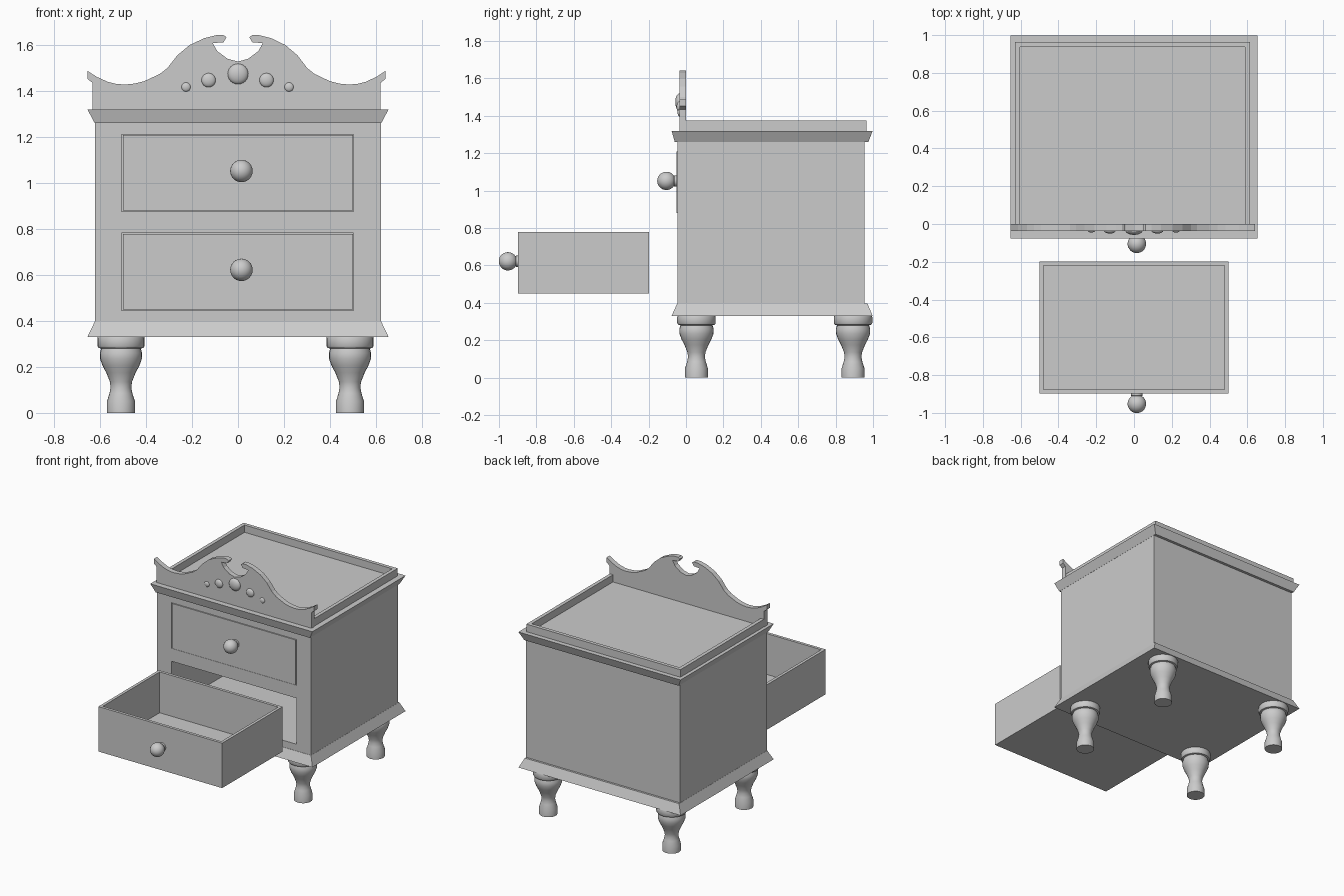
import bpy, bmesh
from math import sin, cos, pi, radians
from mathutils import Vector, Matrix

if "Cube" in bpy.data.objects:
    bpy.data.objects.remove(bpy.data.objects["Cube"])


def finish(name, bm, smooth=False):
    bmesh.ops.recalc_face_normals(bm, faces=bm.faces[:])
    me = bpy.data.meshes.new(name)
    bm.to_mesh(me)
    bm.free()
    ob = bpy.data.objects.new(name, me)
    bpy.context.collection.objects.link(ob)
    if smooth:
        bpy.ops.object.select_all(action='DESELECT')
        ob.select_set(True)
        bpy.context.view_layer.objects.active = ob
        bpy.ops.object.shade_smooth_by_angle(angle=radians(35))
    return ob


def loft(bottom, top, z0, z1):
    """Box whose bottom and top rectangles (x0, x1, y0, y1) may differ."""
    bm = bmesh.new()
    rings = []
    for (x0, x1, y0, y1), z in ((bottom, z0), (top, z1)):
        rings.append([bm.verts.new((x, y, z)) for x, y in
                      ((x0, y0), (x1, y0), (x1, y1), (x0, y1))])
    a, b = rings
    bm.faces.new(a[::-1])
    top_face = bm.faces.new(b)
    for i in range(4):
        j = (i + 1) % 4
        bm.faces.new((a[i], a[j], b[j], b[i]))
    return bm, top_face


def tray(name, rect, z0, z1, wall, floor_z):
    """Open-topped box."""
    bm, top = loft(rect, rect, z0, z1)
    bm.normal_update()
    bmesh.ops.inset_region(bm, faces=[top], thickness=wall)
    inner = bmesh.ops.extrude_discrete_faces(bm, faces=[top])['faces'][0]
    bmesh.ops.translate(bm, verts=inner.verts[:], vec=(0, 0, floor_z - z1))
    return finish(name, bm)


def lathe(name, profile, loc, sides=24, along_front=False):
    """Turned part; axis is z, or -y when along_front is set."""
    bm = bmesh.new()
    rings = []
    for r, h in profile:
        n = sides if r > 0 else 1
        rings.append([bm.verts.new((r * cos(2 * pi * i / sides),
                                    r * sin(2 * pi * i / sides), h)) for i in range(n)])
    for a, b in zip(rings, rings[1:]):
        for i in range(sides):
            j = (i + 1) % sides
            quad = [a[i % len(a)], a[j % len(a)], b[j % len(b)], b[i % len(b)]]
            bm.faces.new(list(dict.fromkeys(quad)))
    m = Matrix.Translation(Vector(loc))
    if along_front:
        m = m @ Matrix.Rotation(pi / 2, 4, 'X')
    bmesh.ops.transform(bm, matrix=m, verts=bm.verts[:])
    return finish(name, bm, True)


# Cabinet body with two drawer cavities
body_rect = (-0.622, 0.622, -0.045, 0.955)
body = finish("cabinet_body", loft(body_rect, body_rect, 0.36, 1.30)[0])
bpy.context.view_layer.objects.active = body
for z0, z1 in ((0.446, 0.782), (0.876, 1.21)):
    rect = (-0.507, 0.503, -0.2, 0.70)
    cutter = finish("drawer_cavity_cutter", loft(rect, rect, z0, z1)[0])
    cutter.hide_render = True
    mod = body.modifiers.new("cavity", 'BOOLEAN')
    mod.object = cutter
    mod.solver = 'EXACT'
    bpy.ops.object.modifier_apply(modifier=mod.name)
    bpy.data.objects.remove(cutter)

# Flared base and cornice mouldings: four mitred strips each
def moulding(name, bottom, top, z0, z1):
    finish(name, loft(bottom, top, z0, z1)[0])


wide = (-0.655, 0.655, -0.077, 0.998)
moulding("base_moulding", wide, (-0.623, 0.623, -0.047, 0.97), 0.33, 0.397)
moulding("cornice", (-0.623, 0.623, -0.06, 0.975), wide, 1.26, 1.32)

# Raised rim around the top
tray("top_rim", (-0.63, 0.615, -0.032, 0.964), 1.31, 1.375, 0.037, 1.322)

# Drawers and their turned knobs
knob = [(0, -0.005), (0.03, -0.005), (0.03, 0.012), (0.024, 0.018)]
knob += [(0.049 * sin(a), 0.055 - 0.049 * cos(a))
         for a in [0.55 + (pi - 0.55) * i / 11 for i in range(11)]] + [(0, 0.104)]
for label, y, z in (("upper", -0.05, 0.88), ("lower", -0.897, 0.45)):
    tray(label + "_drawer", (-0.5, 0.5, y, y + 0.698), z, z + 0.328, 0.03, z + 0.03)
    lathe(label + "_drawer_knob", knob, (0.015, y, z + 0.172), 24, True)

# Turned legs
leg = [(0, 0), (0.061, 0), (0.061, 0.05), (0.05, 0.085), (0.045, 0.11), (0.048, 0.135),
       (0.064, 0.175), (0.08, 0.205), (0.091, 0.235), (0.092, 0.26), (0.086, 0.28),
       (0.098, 0.283), (0.103, 0.292), (0.103, 0.325), (0.1, 0.332), (0, 0.332)]
for side, x in (("left", -0.509), ("right", 0.487)):
    for end, y in (("front", 0.056), ("back", 0.893)):
        lathe(f"{end}_{side}_leg", leg, (x, y, 0), 24)

# Scrolled crest: half profile mirrored about the centre
half = [(0.632, 1.315), (0.632, 1.435), (0.654, 1.452), (0.654, 1.487), (0.615, 1.462),
        (0.567, 1.44), (0.53, 1.431), (0.493, 1.428), (0.45, 1.432), (0.407, 1.443),
        (0.34, 1.474), (0.307, 1.5), (0.263, 1.556), (0.21, 1.6), (0.146, 1.63),
        (0.094, 1.643), (0.063, 1.643), (0.05, 1.634), (0.063, 1.612), (0.11, 1.608),
        (0.09, 1.573), (0.045, 1.54)]
outline = [(-x, z) for x, z in half] + [(0, 1.528)] + [(x * 0.98, z) for x, z in half[::-1]]
bm = bmesh.new()
face = bm.faces.new([bm.verts.new((x, -0.036, z)) for x, z in outline])
new = bmesh.ops.extrude_face_region(bm, geom=[face], use_keep_orig=True)['geom']
bmesh.ops.translate(bm, vec=(0, 0.037, 0),
                    verts=[g for g in new if isinstance(g, bmesh.types.BMVert)])
finish("crest", bm)

# Round bosses on the crest
for i, (x, z, r) in enumerate(((0, 1.474, 0.045), (-0.128, 1.447, 0.031), (0.124, 1.447, 0.031),
                               (-0.226, 1.417, 0.02), (0.222, 1.417, 0.02))):
    dome = [(r * cos(a), r * 0.5 * sin(a)) for a in [pi / 2 * k / 6 for k in range(6)]]
    lathe(f"crest_boss_{i + 1}", [(0, -0.005), (r, -0.005)] + dome + [(0, r * 0.5)],
          (x, -0.035, z), 24, True)
